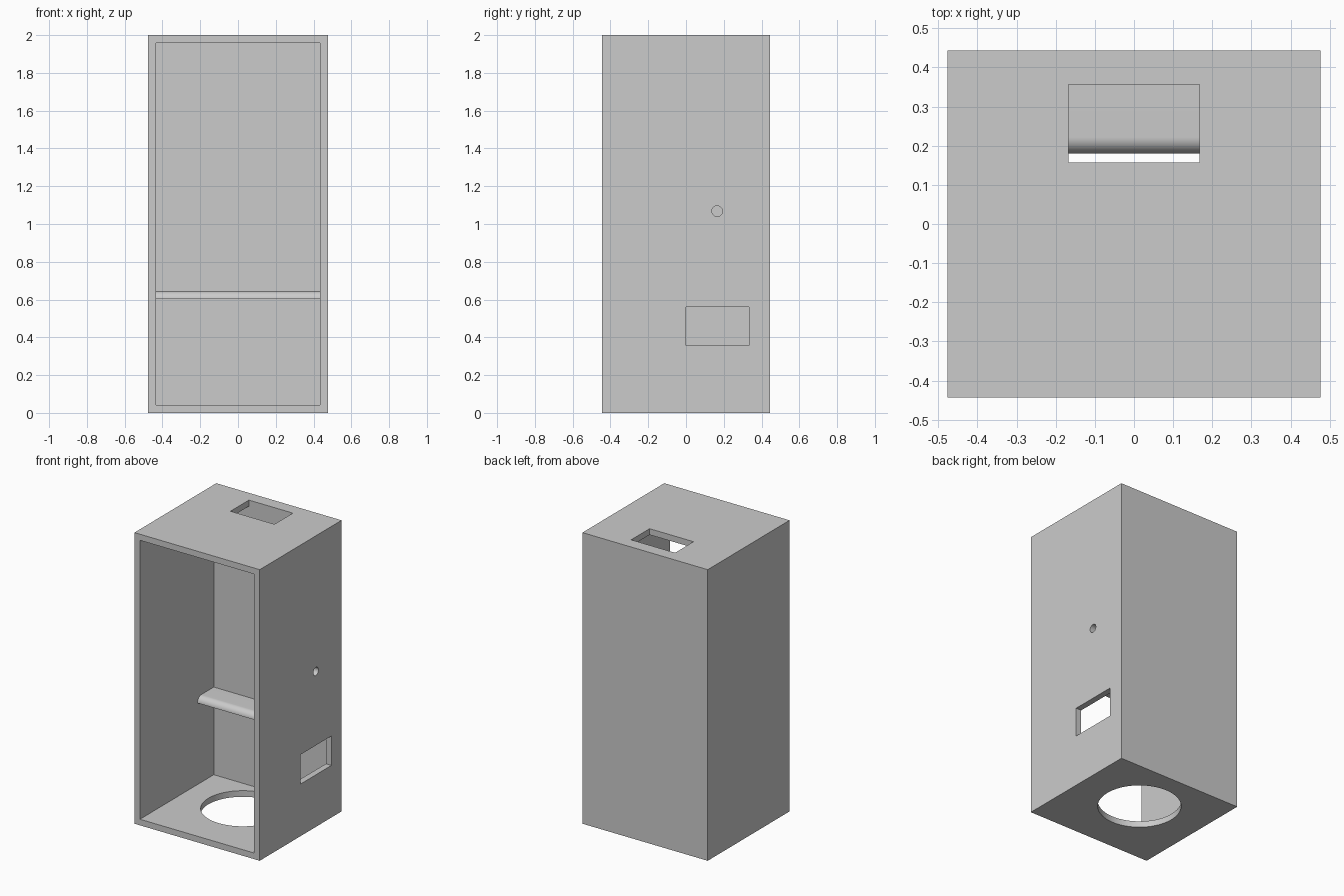
import bpy
import bmesh
from math import pi, sin, cos
from mathutils import Matrix

cube = bpy.data.objects.get("Cube")
if cube:
    bpy.data.objects.remove(cube, do_unlink=True)

W, D, H = 0.476, 0.444, 2.0     # half width, half depth, height
T = 0.042                       # wall thickness
BACK = 0.357                    # inner face of the thick back wall

grey = bpy.data.materials.new("plain grey")
grey.use_nodes = True
grey.diffuse_color = (0.6, 0.6, 0.6, 1)
grey.node_tree.nodes["Principled BSDF"].inputs["Base Color"].default_value = (0.6, 0.6, 0.6, 1)


def finish(name, bm):
    bmesh.ops.recalc_face_normals(bm, faces=bm.faces)
    mesh = bpy.data.meshes.new(name)
    bm.to_mesh(mesh)
    bm.free()
    mesh.materials.append(grey)
    obj = bpy.data.objects.new(name, mesh)
    bpy.context.collection.objects.link(obj)
    return obj


def box(name, x, y, z):
    bm = bmesh.new()
    bmesh.ops.create_cube(bm, size=1)
    for v in bm.verts:
        for i, (lo, hi) in enumerate((x, y, z)):
            v.co[i] = hi if v.co[i] > 0 else lo
    return finish(name, bm)


def cylinder(name, radius, depth, centre, turn=Matrix()):
    bm = bmesh.new()
    bmesh.ops.create_cone(bm, cap_ends=True, segments=64, radius1=radius, radius2=radius,
                          depth=depth, matrix=Matrix.Translation(centre) @ turn)
    return finish(name, bm)


def smooth(obj):
    bpy.ops.object.select_all(action="DESELECT")
    obj.select_set(True)
    bpy.context.view_layer.objects.active = obj
    bpy.ops.object.shade_smooth_by_angle(angle=pi / 6)


# Cabinet shell, open at the front
cabinet = box("cabinet", (-W, W), (-D, D), (0, H))
cutters = [
    box("cavity", (T - W, W - T), (-D - 0.1, BACK), (T, H - T)),
    box("top_slot", (-0.167, 0.167), (0.157, BACK), (H - 0.1, H + 0.1)),
    box("side_window", (W - 0.1, W + 0.1), (0, 0.334), (0.358, 0.56)),
    cylinder("side_port", 0.028, 0.2, (W, 0.165, 1.068), Matrix.Rotation(pi / 2, 4, "Y")),
    cylinder("floor_opening", 0.263, 0.2, (0, 0.053, 0)),
]
bpy.context.view_layer.objects.active = cabinet
for cutter in cutters:
    cutter.hide_render = True
    mod = cabinet.modifiers.new(cutter.name, "BOOLEAN")
    mod.operation, mod.solver, mod.object = "DIFFERENCE", "EXACT", cutter
    bpy.ops.object.modifier_apply(modifier=mod.name)
    bpy.data.objects.remove(cutter, do_unlink=True)
smooth(cabinet)

# Shelf with a quarter-round front nose, set a little into the walls
front, low = 0.18, 0.602
steps = 16
profile = [(BACK + 0.01, low)]
for i in range(steps + 1):
    a = pi / 2 * i / steps
    profile.append((front + T * (1 - cos(a)), low + T * sin(a)))
profile.append((BACK + 0.01, low + T))
bm = bmesh.new()
half = W - T + 0.01
face = bm.faces.new([bm.verts.new((-half, y, z)) for y, z in profile])
ext = bmesh.ops.extrude_face_region(bm, geom=[face])
moved = [g for g in ext["geom"] if isinstance(g, bmesh.types.BMVert)]
bmesh.ops.translate(bm, verts=moved, vec=(2 * half, 0, 0))
if not face.is_valid or len(bm.faces) < len(profile) + 2:
    bmesh.ops.holes_fill(bm, edges=bm.edges)
smooth(finish("shelf", bm))
